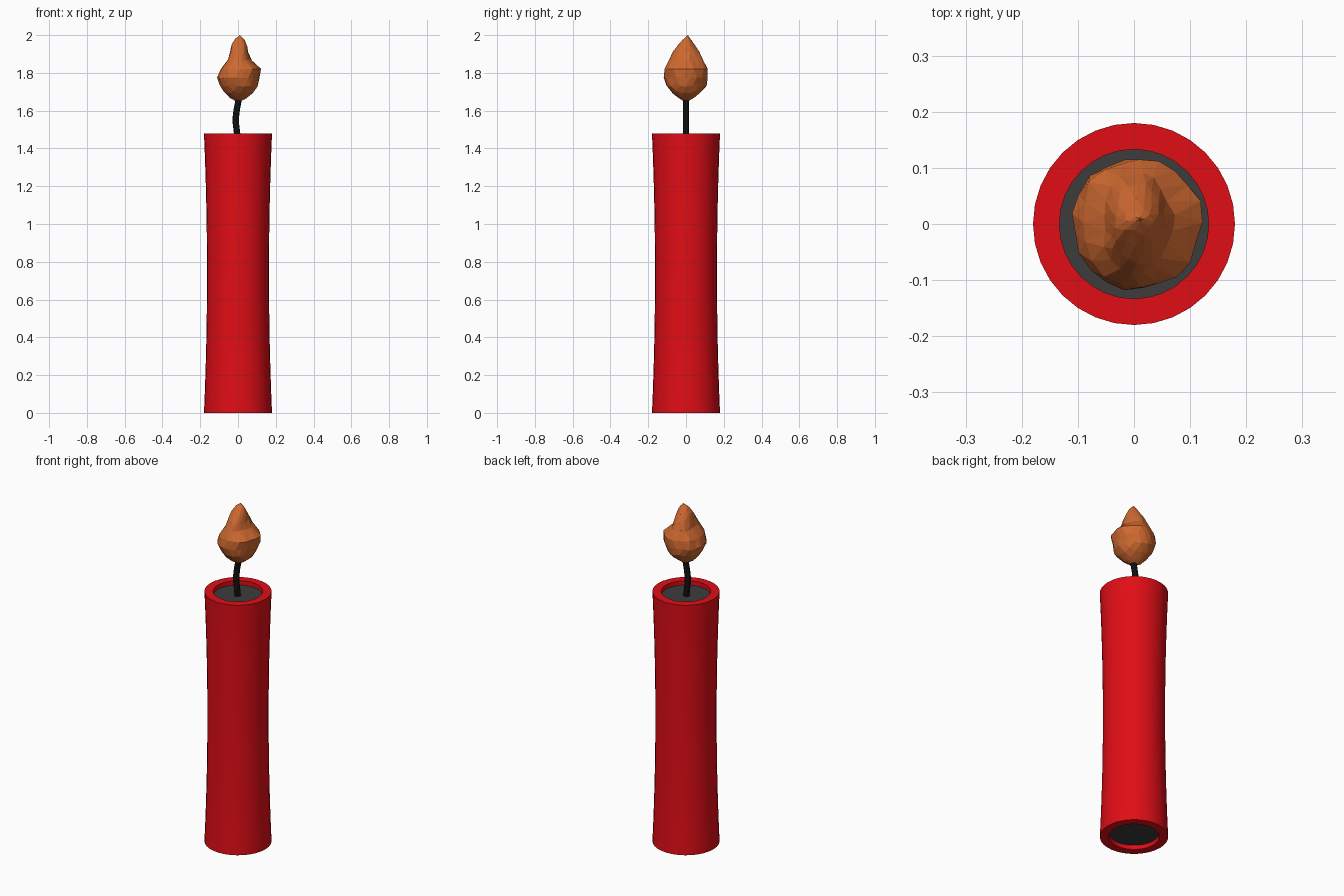
import bpy, bmesh, math
from mathutils import Vector, noise

if "Cube" in bpy.data.objects:
    bpy.data.objects.remove(bpy.data.objects["Cube"])


def finish(name, bm, color, smooth=True):
    bmesh.ops.recalc_face_normals(bm, faces=bm.faces)
    me = bpy.data.meshes.new(name)
    bm.to_mesh(me)
    bm.free()
    ob = bpy.data.objects.new(name, me)
    bpy.context.collection.objects.link(ob)
    mat = bpy.data.materials.new(name + "_color")
    mat.diffuse_color = (*color, 1)
    mat.use_nodes = True
    mat.node_tree.nodes["Principled BSDF"].inputs["Base Color"].default_value = mat.diffuse_color
    me.materials.append(mat)
    if smooth:
        bpy.ops.object.select_all(action='DESELECT')
        ob.select_set(True)
        bpy.context.view_layer.objects.active = ob
        bpy.ops.object.shade_smooth_by_angle(angle=math.radians(35))
    return ob


def tube(rings, sides, cap=False, closed=False):
    """Loft circles given as (x, z, radius)."""
    bm = bmesh.new()
    loops = [[bm.verts.new((x + r * math.cos(2 * math.pi * i / sides),
                            r * math.sin(2 * math.pi * i / sides), z))
              for i in range(sides)] for x, z, r in rings]
    pairs = list(zip(loops, loops[1:]))
    if closed:
        pairs.append((loops[-1], loops[0]))
    for a, b in pairs:
        for i in range(sides):
            j = (i + 1) % sides
            bm.faces.new((a[i], a[j], b[j], b[i]))
    if cap:
        bm.faces.new(loops[0])
        bm.faces.new(loops[-1])
    return bm


# Wax shell: slightly waisted, hollow, with a flat rim at both ends
H, RIM = 1.478, 0.133
outer = [(0, H * k / 12, 0.164 + 0.016 * (k / 6 - 1) ** 2) for k in range(13)]
finish("wax_body", tube(outer + [(0, H, RIM), (0, 0, RIM)], 32, closed=True),
       (0.75, 0.004, 0.008))

# Dark core, recessed at top and bottom
finish("core", tube([(0, 0.025, RIM), (0, H - 0.025, RIM)], 32, cap=True),
       (0.045, 0.045, 0.045))

# Bent wick
wick = [(-0.002, 1.45, 0.017), (-0.006, 1.49, 0.017), (-0.011, 1.53, 0.017),
        (-0.011, 1.57, 0.017), (-0.006, 1.61, 0.017), (0.002, 1.65, 0.017),
        (0.008, 1.69, 0.017)]
finish("wick", tube(wick, 12, cap=True), (0.005, 0.005, 0.005))

# Flame outline: z, x min, x max, y min, y max
OUTLINE = [
    (1.643, 0.00, 0.00, 0.00, 0.00),
    (1.675, -0.055, 0.064, -0.055, 0.055),
    (1.722, -0.095, 0.10, -0.098, 0.10),
    (1.786, -0.114, 0.118, -0.121, 0.122),
    (1.828, -0.092, 0.118, -0.112, 0.118),
    (1.870, -0.057, 0.067, -0.088, 0.092),
    (1.913, -0.043, 0.052, -0.068, 0.070),
    (1.945, -0.036, 0.048, -0.043, 0.047),
    (1.977, -0.020, 0.036, -0.018, 0.026),
    (2.000, 0.010, 0.010, 0.010, 0.010)]


def outline_at(z):
    for a, b in zip(OUTLINE, OUTLINE[1:]):
        if z <= b[0]:
            t = (z - a[0]) / (b[0] - a[0])
            return [p + (q - p) * t for p, q in zip(a[1:], b[1:])]
    return OUTLINE[-1][1:]


# Faceted flame: sphere fitted to the outline, then roughened
bm = bmesh.new()
bmesh.ops.create_icosphere(bm, subdivisions=3, radius=1)
for v in bm.verts:
    n = v.co.copy()
    z = min(2.0, max(1.643, 1.8215 + 0.1785 * n.z))
    x0, x1, y0, y1 = outline_at(z)
    d = Vector((n.x, n.y))
    d = d.normalized() if d.length > 1e-4 else Vector((0, 0))
    rough = 1 + 0.10 * noise.noise(n * 2.6 + Vector((3, 1, 7)))
    v.co = ((x0 + x1) / 2 + d.x * (x1 - x0) / 2 * rough,
            (y0 + y1) / 2 + d.y * (y1 - y0) / 2 * rough, z)
finish("flame", bm, (0.62, 0.14, 0.03), smooth=False)
